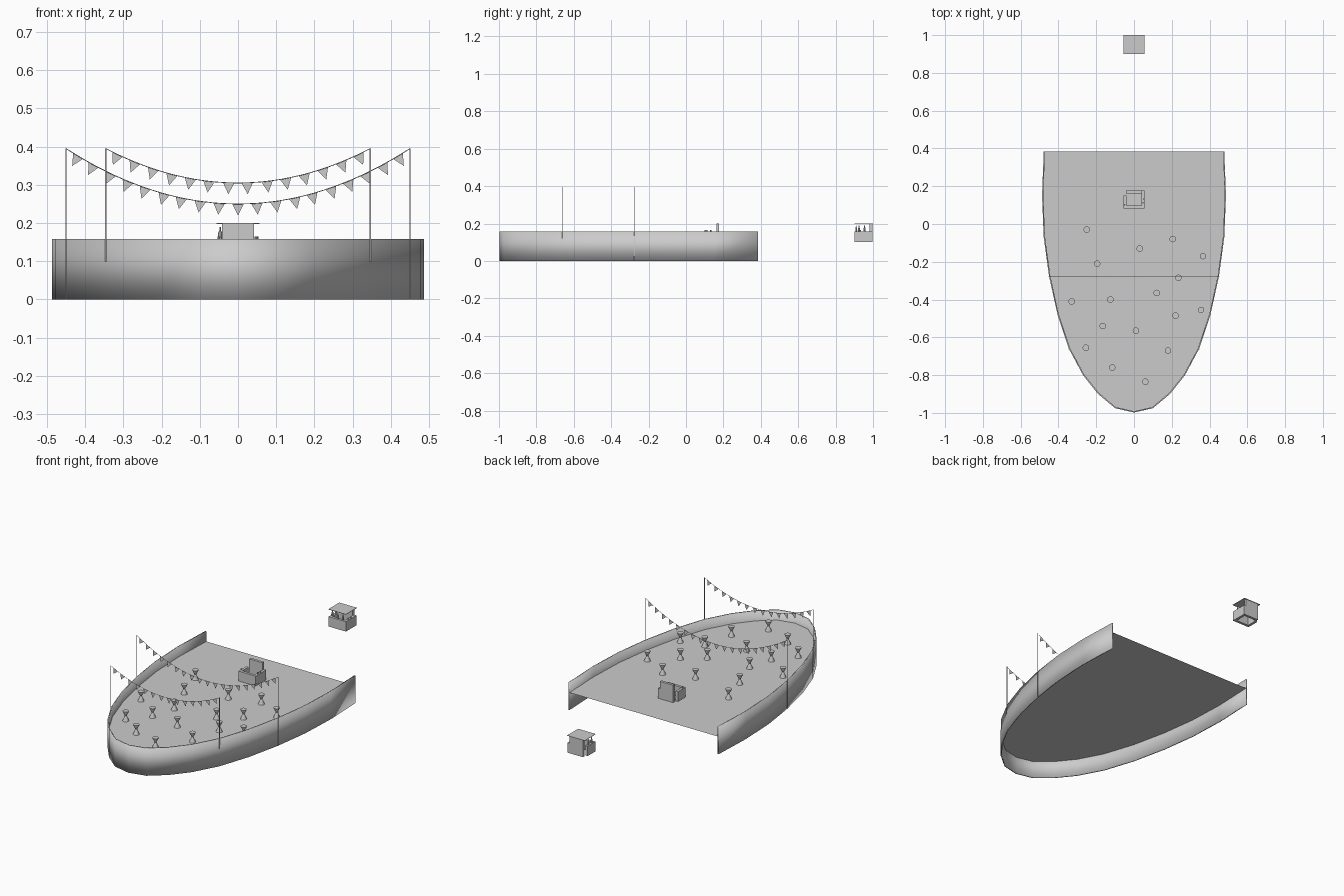
import bpy, bmesh, math
from mathutils import Vector

if "Cube" in bpy.data.objects:
    bpy.data.objects.remove(bpy.data.objects["Cube"])

FLOOR, RAIL = 0.1, 0.158


def mesh_object(name, verts, faces):
    me = bpy.data.meshes.new(name)
    me.from_pydata(verts, [], faces)
    me.update()
    ob = bpy.data.objects.new(name, me)
    bpy.context.collection.objects.link(ob)
    return ob


def box(name, x0, x1, y0, y1, z0, z1):
    bpy.ops.mesh.primitive_cube_add(size=1, location=((x0 + x1) / 2, (y0 + y1) / 2, (z0 + z1) / 2))
    ob = bpy.context.object
    ob.name = name
    ob.scale = (x1 - x0, y1 - y0, z1 - z0)
    return ob


def lathe(name, profile, loc, n=20):
    verts = [(loc[0] + r * math.cos(2 * math.pi * k / n), loc[1] + r * math.sin(2 * math.pi * k / n), loc[2] + z)
             for r, z in profile for k in range(n)]
    faces = [(i * n + k, i * n + (k + 1) % n, (i + 1) * n + (k + 1) % n, (i + 1) * n + k)
             for i in range(len(profile) - 1) for k in range(n)]
    faces += [tuple(reversed(range(n))), tuple(range(len(verts) - n, len(verts)))]
    ob = mesh_object(name, verts, faces)
    smooth(ob)
    return ob


def smooth(ob):
    bpy.ops.object.select_all(action='DESELECT')
    ob.select_set(True)
    bpy.context.view_layer.objects.active = ob
    bpy.ops.object.shade_smooth_by_angle(angle=math.radians(35))


# Hull outline: half profile from stern to bow, mirrored
half = [(0.478, 0.385), (0.487, 0.15), (0.478, -0.07), (0.45, -0.275), (0.405, -0.48),
        (0.345, -0.66), (0.27, -0.80), (0.19, -0.9), (0.10, -0.975)]
outline = half + [(0, -0.998)] + [(-x, y) for x, y in reversed(half)]
n = len(outline)

# Hull wall, open at the stern
wall = mesh_object("hull_wall", [(x, y, z) for z in (0, RAIL) for x, y in outline],
                   [(i + 1, i, n + i, n + i + 1) for i in range(n - 1)])
sol = wall.modifiers.new("thickness", 'SOLIDIFY')
sol.thickness = 0.007
sol.offset = -1
smooth(wall)
# keep the thickness on the inner side of the outline
if wall.data.polygons[0].normal.x < 0:
    wall.data.flip_normals()

# Deck
deck = mesh_object("deck", [(x * 0.995, y if y > 0 else y * 0.997, FLOOR) for x, y in outline], [tuple(range(n))])
if deck.data.polygons[0].normal.z < 0:
    deck.data.flip_normals()

# Hourglass standing tables
spots = [(-0.25, -0.03), (0.03, -0.13), (0.205, -0.08), (-0.195, -0.21), (0.365, -0.17), (0.235, -0.285),
         (0.12, -0.365), (-0.33, -0.41), (-0.125, -0.40), (0.22, -0.485), (0.355, -0.455), (-0.165, -0.54),
         (0.01, -0.565), (-0.255, -0.655), (0.18, -0.67), (-0.115, -0.76), (0.06, -0.835)]
for x, y in spots:
    lathe("standing_table", [(0.017, 0), (0.005, 0.03), (0.017, 0.054), (0.017, 0.056)], (x, y, FLOOR))


# Bunting: two poles, a sagging cord and triangular flags
def bunting(name, half_w, y, sag_z, count, pole_z):
    top = 0.395
    for s in (-1, 1):
        box(name + "_pole", s * half_w - 0.0015, s * half_w + 0.0015, y - 0.0015, y + 0.0015, pole_z, top)
    pts = [Vector((half_w * t / 100, y, sag_z + (top - sag_z) * (t / 100) ** 2)) for t in range(-100, 101)]
    dist = [0]
    for a, b in zip(pts, pts[1:]):
        dist.append(dist[-1] + (b - a).length)
    cu = bpy.data.curves.new(name + "_cord", 'CURVE')
    cu.dimensions = '3D'
    cu.bevel_depth = 0.001
    cu.bevel_resolution = 0
    sp = cu.splines.new('POLY')
    sp.points.add(40)
    for p, q in zip(sp.points, pts[::5]):
        p.co = (*q, 1)
    bpy.context.collection.objects.link(bpy.data.objects.new(name + "_cord", cu))
    verts, faces = [], []
    for k in range(count):
        d = dist[-1] * (k + 0.7) / (count + 0.4)
        i = min(range(1, 200), key=lambda j: abs(dist[j] - d))
        tan = (pts[i + 1] - pts[i - 1]).normalized()
        down = Vector((tan.z, 0, -tan.x))
        b = len(verts)
        verts += [pts[i] - tan * 0.015, pts[i] + tan * 0.015, pts[i] + down * 0.03]
        faces.append((b, b + 2, b + 1))
    mesh_object(name + "_flags", verts, faces)


bunting("mid_bunting", 0.45, -0.277, 0.25, 19, 0.0)
bunting("bow_bunting", 0.346, -0.662, 0.305, 14, 0.1)


# Bar booth: hollow counter with a tall back panel
def booth(name, y):
    z0, z1 = FLOOR, 0.157
    box(name + "_counter_front", -0.055, 0.055, y, y + 0.015, z0, z1)
    box(name + "_counter_right", 0.04, 0.055, y + 0.015, y + 0.095, z0, z1)
    box(name + "_counter_left", -0.055, -0.04, y + 0.015, y + 0.07, z0, z1)
    box(name + "_back_panel", -0.042, 0.042, y + 0.08, y + 0.095, z0, 0.2)
    for x, dy in ((0.047, 0.03), (0.05, 0.05), (-0.05, 0.02)):
        lathe(name + "_cup", [(0.003, 0), (0.004, 0.008)], (x, y + dy, z1), 8)


booth("deck_bar", 0.082)
booth("shore_bar", 0.902)

# Flat roof and bottles of the detached bar
box("shore_bar_roof", -0.056, 0.056, 0.9, 1.0, 0.198, 0.2)
for x, y in ((-0.047, 0.955), (-0.047, 0.925), (0.0, 0.91), (0.03, 0.91)):
    lathe("bottle", [(0.005, 0), (0.005, 0.018), (0.002, 0.024), (0.002, 0.032)], (x, y, 0.157), 8)
